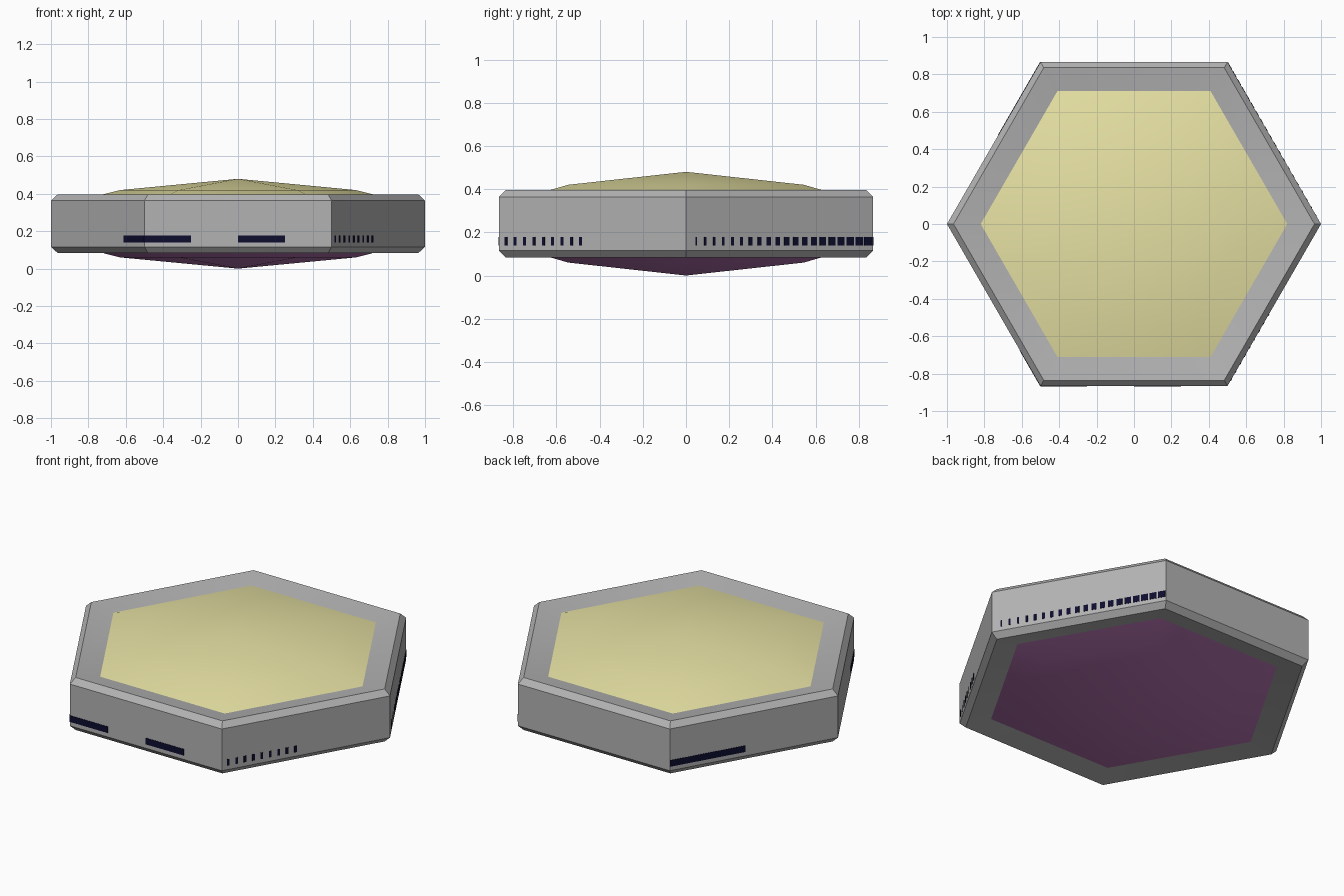
import bpy, bmesh, math
from mathutils import Vector

if "Cube" in bpy.data.objects:
    bpy.data.objects.remove(bpy.data.objects["Cube"])

MID = 0.24  # height of the mirror plane


def material(name, rgb):
    m = bpy.data.materials.new(name)
    m.diffuse_color = (*rgb, 1)
    m.use_nodes = True
    m.node_tree.nodes["Principled BSDF"].inputs["Base Color"].default_value = m.diffuse_color
    return m


grey = material("frame grey", (0.45, 0.45, 0.45))
yellow = material("pale yellow", (0.80, 0.76, 0.37))
plum = material("plum", (0.48, 0.18, 0.46))
navy = material("navy", (0.004, 0.004, 0.028))


def corner(i, r=1.0, z=0.0):
    a = math.radians(60 * i)
    return Vector((r * math.cos(a), r * math.sin(a), z))


def finish(name, bm, mat):
    bmesh.ops.recalc_face_normals(bm, faces=bm.faces)
    me = bpy.data.meshes.new(name)
    bm.to_mesh(me)
    bm.free()
    me.materials.append(mat)
    ob = bpy.data.objects.new(name, me)
    bpy.context.collection.objects.link(ob)
    bpy.ops.object.select_all(action='DESELECT')
    ob.select_set(True)
    bpy.context.view_layer.objects.active = ob
    bpy.ops.object.shade_smooth_by_angle(angle=math.radians(30))
    return ob


def hex_rings(bm, profile, closed=False):
    """Sweep a (radius, height) profile round six corners."""
    rings = [[bm.verts.new(corner(i, r, MID + z)) for i in range(6)] for r, z in profile]
    pairs = list(zip(rings, rings[1:]))
    if closed:
        pairs.append((rings[-1], rings[0]))
    for a, b in pairs:
        for i in range(6):
            j = (i + 1) % 6
            bm.faces.new((a[i], a[j], b[j], b[i]))
    return rings


# Hexagonal frame with chamfered rims and inward sloping lips
half = [(0.80, 0.129), (0.965, 0.156), (1.0, 0.124)]
bm = bmesh.new()
hex_rings(bm, half + [(r, -z) for r, z in reversed(half)], closed=True)
finish("hex_frame", bm, grey)

# Shallow faceted domes, top and bottom
for name, s, mat in (("top_panel", 1, yellow), ("bottom_panel", -1, plum)):
    bm = bmesh.new()
    rings = hex_rings(bm, [(0.88, s * 0.117), (0.63, s * 0.18)])
    tip = bm.verts.new((0, 0, MID + s * 0.24))
    for i in range(6):
        bm.faces.new((rings[1][i], rings[1][(i + 1) % 6], tip))
    bmesh.ops.recalc_face_normals(bm, faces=bm.faces)
    # an open dome must face outward
    if sum(f.normal.z for f in bm.faces) * s < 0:
        bmesh.ops.reverse_faces(bm, faces=bm.faces)
    me_ob = bpy.data.meshes.new(name)
    bmesh.ops.contextual_create(bm, geom=[e for e in bm.edges if e.is_boundary])
    finish(name, bm, mat)
    bpy.data.meshes.remove(me_ob)

# Thin dark marking band low on the side faces
bm = bmesh.new()


def strip(side, t0, t1):
    """Plate on the side from corner `side` to the next, between fractions t0 and t1."""
    a, b = corner(side), corner(side + 1)
    out = (a + b).normalized() * 0.002
    p, q = a.lerp(b, t0), a.lerp(b, t1)
    pts = [v + o + Vector((0, 0, z)) for z in (0.14, 0.178) for v, o in
           ((p, -out), (q, -out), (q, out), (p, out))]
    v = [bm.verts.new(c) for c in pts]
    for f in ((3, 2, 1, 0), (4, 5, 6, 7), (0, 1, 5, 4), (1, 2, 6, 5), (2, 3, 7, 6), (3, 0, 4, 7)):
        bm.faces.new([v[k] for k in f])


strip(4, 0.0, 0.25)    # front, left end
strip(4, 0.5, 0.75)    # front, right of the middle
strip(3, 0.78, 1.0)    # front left, by the corner
for k in range(20):    # dashes that thicken toward the back right corner
    t = 0.05 + k * 0.0475
    strip(0, t, t + 0.008 + 0.0018 * k)
for k in range(9):     # dashes on the front right and back left
    strip(5, 0.03 + k * 0.05, 0.045 + k * 0.05)
strip(2, 0.0, 0.45)
finish("marking_band", bm, navy)
